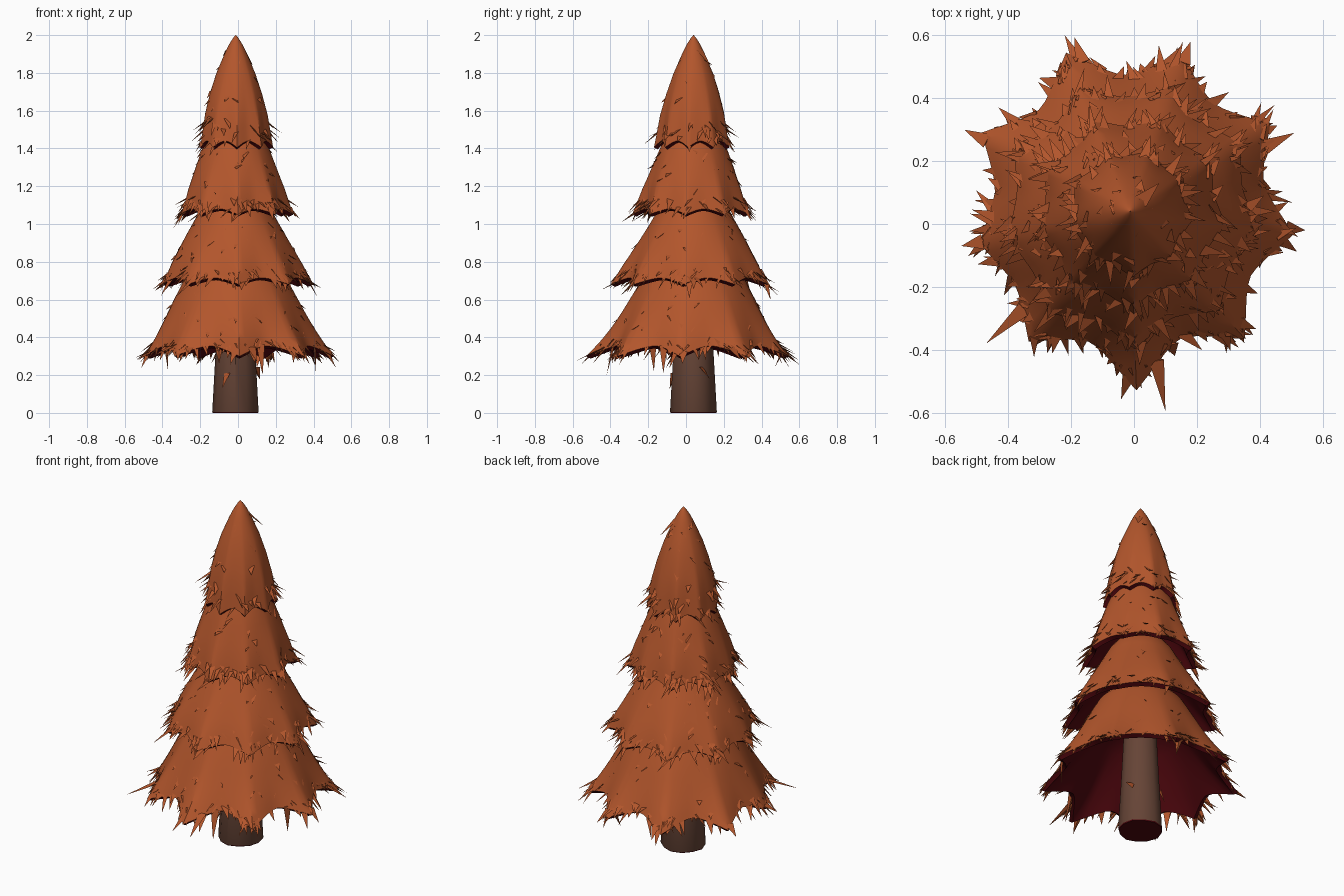
import bpy, bmesh, math, random
from mathutils import Vector

if "Cube" in bpy.data.objects:
    bpy.data.objects.remove(bpy.data.objects["Cube"])

random.seed(7)
CX, CY = -0.012, 0.04          # axis of the tree
LOBES, SEG = 9, 90


def material(name, rgb):
    m = bpy.data.materials.new(name)
    m.diffuse_color = (*rgb, 1)
    m.use_nodes = True
    m.node_tree.nodes["Principled BSDF"].inputs["Base Color"].default_value = m.diffuse_color
    return m


RUST = material("rust_foliage", (0.45, 0.093, 0.025))
DARK = material("dark_red_underside", (0.075, 0.002, 0.004))
BARK = material("brown_bark", (0.132, 0.058, 0.037))


def finish(bm, name, mats, smooth=True):
    me = bpy.data.meshes.new(name)
    bm.to_mesh(me)
    bm.free()
    for m in mats:
        me.materials.append(m)
    ob = bpy.data.objects.new(name, me)
    bpy.context.collection.objects.link(ob)
    if smooth:
        bpy.ops.object.select_all(action='DESELECT')
        ob.select_set(True)
        bpy.context.view_layer.objects.active = ob
        bpy.ops.object.shade_smooth_by_angle(angle=math.radians(40))
    return ob


def loft(bm, rings, mat_rule):
    """Bridge rings of points listed from top down; mat_rule(row) gives the material."""
    vs = [[bm.verts.new(p) for p in r] for r in rings]
    n = len(vs[0])
    for i in range(len(vs) - 1):
        for j in range(n):
            k = (j + 1) % n
            f = bm.faces.new((vs[i][j], vs[i + 1][j], vs[i + 1][k], vs[i][k]))
            f.material_index = mat_rule(i)
    return vs


# Tip length variation of the lobes, counter-clockwise from 32 degrees
TIPS = [0.9, 0.9, 1.1, 1.0, 0.55, 0.9, 1.35, 1.1, 0.9]


class Tier:
    """Scalloped skirt: profile of (z, radius) from top to rim, pointed lobes towards the rim."""

    def __init__(self, name, profile, amp, drop, lip, needles):
        self.name, self.profile, self.lip = name, profile, lip
        self.amp, self.drop, self.needles = amp, drop, needles

    def point(self, ang, t, inner=False):
        s = t * (len(self.profile) - 1)
        i = min(int(s), len(self.profile) - 2)
        (z0, r0), (z1, r1) = self.profile[i], self.profile[i + 1]
        z, r = z0 + (z1 - z0) * (s - i), r0 + (r1 - r0) * (s - i)
        q = (math.degrees(ang) - 32) / (360 / LOBES)
        k = round(q)
        lobe = (1 - 2 * abs(q - k)) ** 1.7
        w = t ** 3
        r += self.amp * TIPS[k % LOBES] * lobe * w
        if inner:                              # thick lip, then a flatter ceiling
            rim = self.profile[-1][0]
            r, z = r - self.lip, rim + (z - rim) * .65 - self.lip * .5
        r = max(r, .001)
        return Vector((CX + r * math.cos(ang), CY + r * math.sin(ang), z - self.drop * lobe * w))

    def build(self):
        bm = bmesh.new()
        rows = 2 * (len(self.profile) - 1)
        angs = [math.tau * j / SEG + math.radians(32) for j in range(SEG)]
        outer = [[self.point(a, i / rows) for a in angs] for i in range(rows + 1)]
        inner = [[self.point(a, i / rows, True) for a in angs] for i in range(rows, -1, -1)]
        loft(bm, outer + inner, lambda i: 0 if i < rows else 1)
        finish(bm, self.name, [RUST, DARK])


TIERS = [
    Tier("bottom_skirt", [(.84, .17), (.77, .235), (.70, .275), (.60, .326), (.50, .372), (.42, .408),
                          (.355, .435)], .10, .055, .025, 190),
    Tier("lower_middle_skirt", [(1.17, .12), (1.10, .175), (1.02, .218), (.95, .257), (.88, .294),
                                (.80, .333), (.715, .365)], .055, .035, .025, 190),
    Tier("upper_middle_skirt", [(1.52, .10), (1.45, .155), (1.38, .184), (1.3, .212), (1.2, .244),
                                (1.08, .272)], .04, .03, .022, 140),
    Tier("top_skirt", [(2.0, .001), (1.985, .014), (1.95, .036), (1.9, .06), (1.8, .102),
                       (1.7, .134), (1.6, .158), (1.44, .18)], .022, .035, .02, 80),
]
for tier in TIERS:
    tier.build()

# Trunk, with slightly uneven sides and a dark red base
bm = bmesh.new()
rings = [[(CX + r * k * math.cos(a), CY + r * k * math.sin(a), z)
          for a, k in ((math.tau * j / 12, 1 + 0.03 * math.sin(2.3 * j)) for j in range(12))]
         for z, r in ((.75, .085), (.5, .095), (.3, .105), (.006, .121), (.0, .118))]
rows = loft(bm, rings, lambda i: i == 3)
bm.faces.new(rows[0])
bm.faces.new(rows[-1][::-1]).material_index = 1
finish(bm, "trunk", [BARK, DARK])


# Needles: slim three-sided spikes scattered over the skirts, densest at the rims
def spike(bm, base, direction, length, width):
    d = direction.normalized()
    side = d.cross(Vector((0, 0, 1)))
    side = side.normalized() if side.length > 1e-3 else Vector((1, 0, 0))
    up = side.cross(d)
    tip = bm.verts.new(base + d * length)
    b = [bm.verts.new(base + side * width + up * .003), bm.verts.new(base - up * .005),
         bm.verts.new(base - side * width + up * .003)]
    for i in range(3):
        bm.faces.new((b[i], b[(i + 1) % 3], tip))
    bm.faces.new(b[::-1])


bm = bmesh.new()
rnd = random.uniform
for tier in TIERS:
    for n in range(tier.needles):
        a = rnd(0, math.tau)
        rim = random.random() < .72
        if rim and random.random() < .45:      # gather on the lobe tips
            a = math.radians(32 + 40 * random.randrange(LOBES) + random.gauss(0, 6))
        t = rnd(.88, 1) if rim else rnd(.35, .95)
        out = Vector((math.cos(a), math.sin(a), 0))
        tang = Vector((-out.y, out.x, 0))
        d = out * rnd(.4, .95) + tang * rnd(-.5, .5) - Vector((0, 0, rnd(.4, 1)))
        length = rnd(.045, .11) if rim else rnd(.03, .06)
        spike(bm, tier.point(a, t) - out * .008, d, length, rnd(.01, .022))

# Long needles from the rim to the outermost tips and hanging below it
for tip in ((.10, -.595, .27), (-.19, .595, .28), (-.55, -.07, .29), (.545, -.02, .26),
            (.51, .29, .28), (-.47, -.38, .29), (-.54, .30, .28), (.18, .58, .28),
            (.41, -.12, .21), (.13, -.42, .20), (-.37, -.17, .22), (-.1, -.39, .26), (.1, .47, .24)):
    tip = Vector(tip)
    base = TIERS[0].point(math.atan2(tip.y - CY, tip.x - CX) % math.tau, .97)
    spike(bm, base, tip - base, (tip - base).length, .024)
# Loose flakes on the trunk and at the crown
for base, d, length in (((-.055, -.062, .21), (-.35, -.3, -1), .09),
                        ((.095, .08, .24), (.2, .45, -.6), .08), ((-.1, .1, .25), (-.3, .2, -1), .07),
                        ((.02, .07, 1.92), (.5, .5, -.7), .12)):
    spike(bm, Vector(base), Vector(d), length, .024)
finish(bm, "needles", [RUST], smooth=False)
